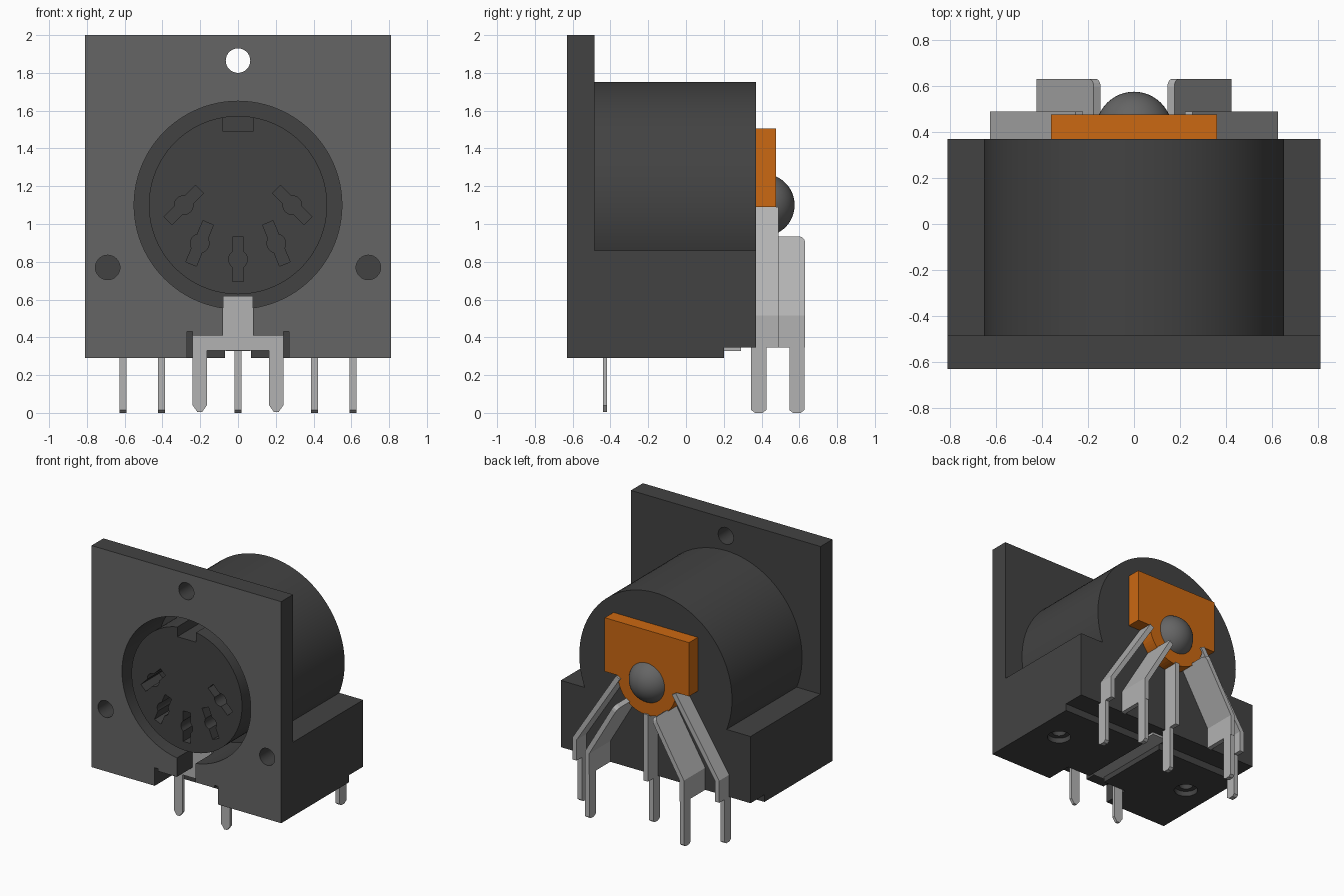
import bpy, bmesh, math
from mathutils import Matrix, Vector

if "Cube" in bpy.data.objects:
    bpy.data.objects.remove(bpy.data.objects["Cube"], do_unlink=True)


def material(name, r, g, b):
    m = bpy.data.materials.new(name)
    m.use_nodes = True
    m.diffuse_color = (r, g, b, 1)
    m.node_tree.nodes["Principled BSDF"].inputs["Base Color"].default_value = (r, g, b, 1)
    return m


BLACK = material("black plastic", 0.055, 0.055, 0.055)
GREY = material("dark grey", 0.13, 0.13, 0.13)
METAL = material("tinned metal", 0.45, 0.45, 0.45)
ORANGE = material("orange plastic", 0.60, 0.14, 0.006)


def link(name, bm, mat):
    bmesh.ops.recalc_face_normals(bm, faces=bm.faces)
    me = bpy.data.meshes.new(name)
    bm.to_mesh(me)
    bm.free()
    me.materials.append(mat)
    ob = bpy.data.objects.new(name, me)
    bpy.context.collection.objects.link(ob)
    return ob


def prism(name, pts, axis, a, b, mat, round_end=0):
    """Extrude a 2D outline along x (pts = y,z), y (pts = x,z) or z (pts = x,y)."""
    bm = bmesh.new()
    put = {"x": lambda p, t: (t, p[0], p[1]),
           "y": lambda p, t: (p[0], t, p[1]),
           "z": lambda p, t: (p[0], p[1], t)}[axis]
    lo = [bm.verts.new(put(p, a)) for p in pts]
    hi = [bm.verts.new(put(p, b)) for p in pts]
    bm.faces.new(lo)
    bm.faces.new(hi)
    n = len(pts)
    for i in range(n):
        j = (i + 1) % n
        bm.faces.new((lo[i], lo[j], hi[j], hi[i]))
    if round_end:
        edge = bm.edges.get((hi[0], hi[-1]))
        bmesh.ops.bevel(bm, geom=[edge], offset=round_end, segments=3,
                        profile=0.5, affect='EDGES')
    return link(name, bm, mat)


def box(name, x0, x1, y0, y1, z0, z1, mat):
    return prism(name, [(x0, z0), (x1, z0), (x1, z1), (x0, z1)], "y", y0, y1, mat)


def ring(cx, cy, r, n=32):
    return [(cx + r * math.cos(2 * math.pi * i / n),
             cy + r * math.sin(2 * math.pi * i / n)) for i in range(n)]


def boolean(ob, tool, op="DIFFERENCE"):
    """Apply a boolean and discard the helper object."""
    mod = ob.modifiers.new("bool", "BOOLEAN")
    mod.operation, mod.object, mod.solver = op, tool, "EXACT"
    dg = bpy.context.evaluated_depsgraph_get()
    me = bpy.data.meshes.new_from_object(ob.evaluated_get(dg))
    ob.modifiers.clear()
    ob.data = me
    bpy.data.objects.remove(tool, do_unlink=True)


def smooth(ob):
    bpy.ops.object.select_all(action='DESELECT')
    ob.select_set(True)
    bpy.context.view_layer.objects.active = ob
    bpy.ops.object.shade_smooth_by_angle(angle=math.radians(30))


CZ = 1.10          # height of the socket axis
FRONT, BACK = -0.63, 0.37

# Housing: front flange, base block and round barrel
body = box("housing", -0.81, 0.81, FRONT, -0.485, 0.29, 2.0, BLACK)
boolean(body, box("helper", -0.81, 0.81, -0.55, BACK, 0.29, 0.86, BLACK), "UNION")
boolean(body, prism("helper", ring(0, CZ, 0.652, 96), "y", -0.55, BACK, BLACK), "UNION")

# Socket opening, mounting holes
boolean(body, prism("cutter", ring(0, CZ, 0.55, 96), "y", -0.8, -0.2, BLACK))
boolean(body, prism("cutter", ring(0, 1.865, 0.065), "y", -0.8, -0.3, BLACK))
for s in (-1, 1):
    boolean(body, prism("cutter", ring(s * 0.69, 0.77, 0.065), "y", -0.8, -0.35, BLACK))
    boolean(body, prism("cutter", ring(s * 0.60, -0.13, 0.085), "z", 0.2, 0.33, BLACK))
    boolean(body, prism("cutter", ring(s * 0.60, -0.13, 0.05), "z", 0.2, 0.45, BLACK))

# Underside: rear step, ground strip channel and bracket pocket
boolean(body, box("cutter", -0.9, 0.9, 0.20, 0.5, 0.2, 0.345, BLACK))
boolean(body, box("cutter", -0.07, 0.07, -0.8, 0.5, 0.2, 0.335, BLACK))
boolean(body, prism("cutter", [(-0.27, 0.2), (0.27, 0.2), (0.27, 0.43), (0.24, 0.43),
                               (0.24, 0.41), (0.08, 0.41), (0.08, 0.62), (-0.08, 0.62),
                               (-0.08, 0.41), (-0.24, 0.41), (-0.24, 0.43), (-0.27, 0.43)],
                    "y", -0.8, -0.42, BLACK))

# Lighter front face
body.data.materials.clear()
body.data.materials.append(BLACK)
body.data.materials.append(GREY)
for p in body.data.polygons:
    p.material_index = int(p.normal.y < -0.9 and p.center.y < FRONT + 0.01)
smooth(body)

# Contact insert with key notch and five contact slots
insert = prism("contact_insert", ring(0, CZ, 0.472, 96), "y", FRONT + 0.005, -0.18, BLACK)
boolean(insert, box("cutter", -0.08, 0.08, -0.8, -0.3, 1.49, 1.7, BLACK))
for k in range(-2, 3):
    pos = math.radians(-90 + 45 * k)
    tilt = math.radians(-22.5 * k)
    place = (Matrix.Translation((0.287 * math.cos(pos), 0, CZ + 0.287 * math.sin(pos)))
             @ Matrix.Rotation(tilt, 4, "Y").inverted())
    if k:
        # slots lean toward the upper middle
        d = Vector((-math.sin(math.radians(22.5 * k)), 0, math.cos(math.radians(22.5 * k))))
        side = Vector((d.z, 0, -d.x))
        place = Matrix.Translation(place.translation) @ Matrix(
            ((side.x, 0, d.x, 0), (0, 1, 0, 0), (side.z, 0, d.z, 0), (0, 0, 0, 1)))
    slot = box("cutter", -0.03, 0.03, -0.8, -0.4, -0.118, 0.118, BLACK)
    hole = prism("cutter", ring(0, 0, 0.05, 20), "y", -0.8, -0.4, BLACK)
    for tool in (slot, hole):
        tool.data.transform(place)
        boolean(insert, tool)
smooth(insert)

# Ground bracket with two pointed legs, and its strip under the housing
half = [(0.08, 0.62), (0.08, 0.41), (0.24, 0.41), (0.24, 0.04), (0.215, 0.005),
        (0.19, 0.005), (0.165, 0.04), (0.165, 0.33)]
prism("ground_bracket", half + [(-x, z) for x, z in reversed(half)], "y", -0.44, -0.418, METAL)
box("ground_strip", -0.065, 0.065, -0.43, 0.29, 0.328, 0.345, METAL)

# Orange rear retainer: a bar with a round lower lobe
arc = [(0.25 * math.cos(a), CZ + 0.25 * math.sin(a))
       for a in (math.radians(-180 + 180 * i / 32) for i in range(33))]
arc = [(x, min(z, 1.09)) for x, z in arc]
prism("rear_retainer", [(-0.36, 1.505), (-0.36, 1.09)] + arc + [(0.36, 1.09), (0.36, 1.505)],
      "y", BACK - 0.005, 0.477, ORANGE)

# Domed rivet in the retainer
bm = bmesh.new()
bmesh.ops.create_uvsphere(bm, u_segments=48, v_segments=24, radius=0.166)
bmesh.ops.translate(bm, verts=bm.verts, vec=(0, 0.409, CZ))
smooth(link("rivet_dome", bm, GREY))


def foot(name, x, y):
    """Narrow solder foot with a chamfered tip."""
    prism(name, [(y - 0.04, 0.36), (y - 0.04, 0.015), (y - 0.02, 0), (y + 0.02, 0),
                 (y + 0.04, 0.015), (y + 0.04, 0.36)], "x", x - 0.018, x + 0.018, METAL)


# Bent terminals: splayed blades, mirrored left and right
outer = [(0.255, 1.09), (0.627, 0.515), (0.627, 0.345), (0.591, 0.345), (0.591, 0.505),
         (0.222, 1.072)]
inner = [(0.175, 0.935), (0.423, 0.515), (0.423, 0.345), (0.387, 0.345), (0.387, 0.505),
         (0.145, 0.915)]
for s, side in ((1, "left"), (-1, "right")):
    prism(side + "_outer_terminal", [(s * x, z) for x, z in outer], "y", 0.365, 0.49, METAL)
    prism(side + "_inner_terminal", [(s * x, z) for x, z in inner], "y", 0.365, 0.63, METAL, 0.035)
    foot(side + "_outer_foot", s * 0.609, 0.385)
    foot(side + "_inner_foot", s * 0.405, 0.587)

# Straight centre terminal
box("centre_terminal", -0.018, 0.018, 0.365, 0.49, 0.345, 0.86, METAL)
foot("centre_foot", 0, 0.385)
